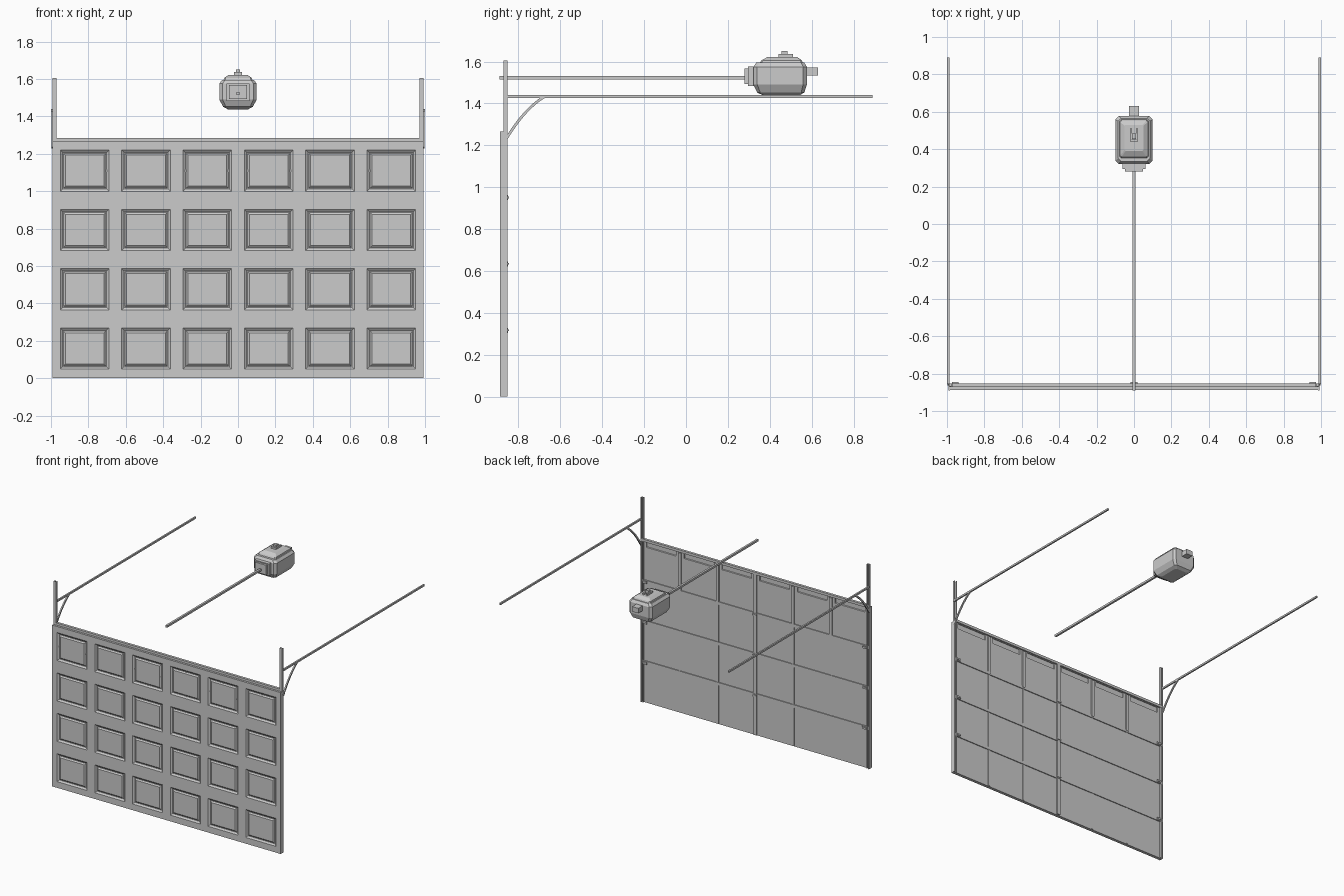
import bpy, bmesh
from mathutils import Vector

cube = bpy.data.objects.get("Cube")
if cube:
    bpy.data.objects.remove(cube, do_unlink=True)

grey = bpy.data.materials.new("light grey")
grey.use_nodes = True
grey.diffuse_color = (0.6, 0.6, 0.6, 1)
grey.node_tree.nodes["Principled BSDF"].inputs["Base Color"].default_value = (0.6, 0.6, 0.6, 1)


def finish(name, bm):
    bmesh.ops.recalc_face_normals(bm, faces=bm.faces)
    mesh = bpy.data.meshes.new(name)
    bm.to_mesh(mesh)
    bm.free()
    mesh.materials.append(grey)
    obj = bpy.data.objects.new(name, mesh)
    bpy.context.collection.objects.link(obj)
    return obj


def add_box(bm, x, y, z):
    """Add a box from three (low, high) ranges."""
    verts = bmesh.ops.create_cube(bm, size=1)["verts"]
    for v in verts:
        v.co = Vector([(a + b) / 2 + c * (b - a) for c, (a, b) in zip(v.co, (x, y, z))])
    return verts


def boxes(name, *ranges):
    bm = bmesh.new()
    for r in ranges:
        add_box(bm, *r)
    return finish(name, bm)


def loft(name, rings):
    """Stack rectangles (half x, y low, y high, z) with cut corners into one solid."""
    bm = bmesh.new()
    loops = []
    for hx, y0, y1, z, c in rings:
        pts = [(-hx + c, y0), (hx - c, y0), (hx, y0 + c), (hx, y1 - c),
               (hx - c, y1), (-hx + c, y1), (-hx, y1 - c), (-hx, y0 + c)]
        loops.append([bm.verts.new((x, y, z)) for x, y in pts])
    for low, high in zip(loops, loops[1:]):
        for i in range(len(low)):
            j = (i + 1) % len(low)
            bm.faces.new((low[i], low[j], high[j], high[i]))
    bm.faces.new(loops[0])
    bm.faces.new(loops[-1])
    return finish(name, bm)


# Door layout
WIDTH, HEIGHT, PITCH, SECTION = 0.985, 1.267, 0.328, 0.317
FRONT, BACK = -0.888, -0.864
columns = [(i - 2.5) * PITCH for i in range(6)]
rows = [(j + 0.5) * SECTION for j in range(4)]
xs = sorted([-WIDTH, WIDTH] + [c + s * 0.13 for c in columns for s in (-1, 1)])
zs = sorted([0, HEIGHT] + [r + s * 0.11 for r in rows for s in (-1, 1)])

# Door front skin: raised panels in three rows and a row of windows
bm = bmesh.new()
grid = [[bm.verts.new((x, FRONT, z)) for x in xs] for z in zs]
panels, windows = [], []
for j in range(len(zs) - 1):
    for i in range(len(xs) - 1):
        f = bm.faces.new((grid[j][i], grid[j][i + 1], grid[j + 1][i + 1], grid[j + 1][i]))
        if i % 2 and j % 2:
            (windows if j == len(zs) - 2 else panels).append(f)
bm.normal_update()
for width, depth in ((0.018, -0.01), (0.006, 0), (0.014, 0.008)):
    bmesh.ops.inset_individual(bm, faces=panels, thickness=width, depth=depth)
for width, depth in ((0.004, -0.014),):
    bmesh.ops.inset_individual(bm, faces=windows, thickness=width, depth=depth)
finish("door_front", bm)

# Door back skin, with deep window bays in the top section
bm = bmesh.new()
grid = [[bm.verts.new((x, BACK, z)) for x in xs] for z in zs]
bays = []
for j in range(len(zs) - 1):
    for i in range(len(xs) - 1):
        f = bm.faces.new((grid[j][i], grid[j + 1][i], grid[j + 1][i + 1], grid[j][i + 1]))
        if i % 2 and j == len(zs) - 2:
            bays.append(f)
bm.normal_update()
bmesh.ops.inset_individual(bm, faces=bays, thickness=0.003, depth=-0.008)
finish("door_back", bm)

# Door rim closing the skins
boxes("door_rim",
      ((-WIDTH, WIDTH), (FRONT, BACK), (0, 0.004)),
      ((-WIDTH, WIDTH), (FRONT, BACK), (HEIGHT - 0.004, HEIGHT)),
      ((-WIDTH, -WIDTH + 0.004), (FRONT, BACK), (0, HEIGHT)),
      ((WIDTH - 0.004, WIDTH), (FRONT, BACK), (0, HEIGHT)))

# Window bars, front and back
bars = []
for c in columns:
    for y in ((-0.879, -0.873), (-0.873, -0.867)):
        bars.append(((c - 0.126, c + 0.126), y, (rows[3] - 0.006, rows[3] + 0.006)))
        bars.append(((c - 0.006, c + 0.006), y, (rows[3] - 0.106, rows[3] + 0.106)))
boxes("window_bars", *bars)

# Back stiffeners: joint rails, vertical ribs and window posts
ribs = [((-WIDTH, WIDTH), (BACK, -0.857), (j * SECTION - 0.012, j * SECTION + 0.012)) for j in (1, 2, 3)]
for i in (-2, -1, 1, 2):
    x = i * PITCH
    ribs.append(((x - 0.009, x + 0.009), (BACK, -0.860), (0.004, 3 * SECTION)))
    ribs.append(((x - 0.012, x + 0.012), (BACK, -0.855), (3 * SECTION, HEIGHT - 0.01)))
boxes("back_stiffeners", *ribs)
boxes("centre_stile", ((-0.014, 0.014), (BACK, -0.852), (0.004, HEIGHT)))

# Hinges at the section joints
hinges = []
for j in (1, 2, 3):
    for x in (-0.955, 0, 0.955):
        z = j * SECTION
        hinges.append(((x - 0.018, x + 0.018), (-0.858, -0.850), (z - 0.012, z + 0.012)))
        hinges.append(((x - 0.018, x + 0.018), (-0.852, -0.846), (z - 0.004, z + 0.004)))
boxes("hinges", *hinges)

# Frame: head rail, tall posts and outer jambs
boxes("head_rail", ((-0.99, 0.99), (-0.872, -0.852), (1.264, 1.284)))
for side, s in (("left", 1), ("right", -1)):
    def span(a, b):
        return tuple(sorted((s * a, s * b)))
    boxes(side + "_post",
          (span(0.970, 0.993), (-0.872, -0.866), (0, 1.605)),
          (span(0.987, 0.993), (-0.872, -0.852), (0, 1.605)),
          (span(0.970, 0.975), (-0.872, -0.852), (0, 1.605)))
    boxes(side + "_jamb", (span(0.984, 0.993), (-0.889, -0.853), (0, HEIGHT)))

    # Overhead track and its curved brace
    boxes(side + "_track", (span(0.987, 0.999), (-0.856, 0.89), (1.426, 1.440)))
    bm = bmesh.new()
    ends = []
    steps = 8
    for i in range(steps + 1):
        t = i / steps
        p = (1 - t) ** 2 * Vector((-0.858, 1.232)) + 2 * t * (1 - t) * Vector((-0.77, 1.375)) \
            + t * t * Vector((-0.68, 1.43))
        d = Vector((0.005, -0.004))
        ends.append([bm.verts.new((s * x, q.x, q.y))
                     for x, q in ((0.987, p + d), (0.997, p + d), (0.997, p - d), (0.987, p - d))])
    for a, b in zip(ends, ends[1:]):
        for i in range(4):
            bm.faces.new((a[i], a[i - 1], b[i - 1], b[i]))
    bm.faces.new(ends[0])
    bm.faces.new(ends[-1])
    finish(side + "_curved_brace", bm)

# Opener rail and motor
boxes("opener_rail", ((-0.008, 0.008), (-0.89, 0.30), (1.514, 1.530)))
loft("motor_body", [(0.055, 0.37, 0.54, 1.438, 0.01), (0.080, 0.34, 0.565, 1.452, 0.015),
                    (0.100, 0.322, 0.577, 1.49, 0.018), (0.100, 0.322, 0.577, 1.575, 0.018),
                    (0.085, 0.335, 0.565, 1.595, 0.015)])
loft("motor_cap", [(0.078, 0.35, 0.56, 1.59, 0.008), (0.074, 0.36, 0.553, 1.606, 0.008),
                   (0.050, 0.39, 0.53, 1.622, 0.005)])
boxes("top_handle",
      ((-0.021, -0.010), (0.442, 0.51), (1.615, 1.636)),
      ((0.010, 0.021), (0.442, 0.51), (1.615, 1.636)),
      ((-0.021, 0.021), (0.442, 0.452), (1.615, 1.636)),
      ((-0.012, 0.012), (0.455, 0.485), (1.615, 1.650)))
boxes("front_mount",
      ((-0.062, 0.062), (0.295, 0.33), (1.483, 1.576)),
      ((-0.048, 0.048), (0.280, 0.30), (1.492, 1.568)))
boxes("rear_box", ((-0.027, 0.027), (0.57, 0.630), (1.533, 1.572)))
